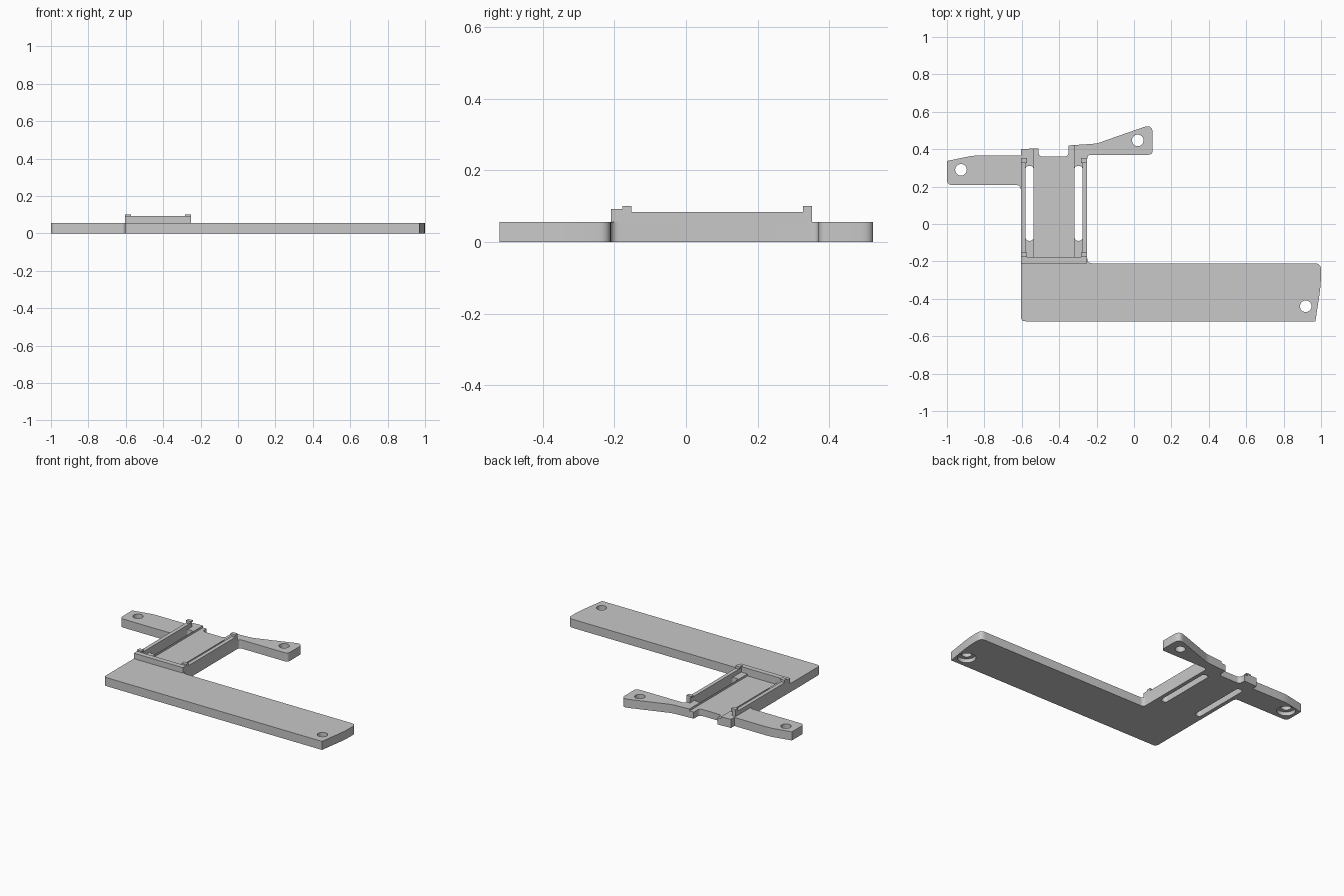
import bpy, bmesh
from math import pi, cos, sin
from mathutils import Vector

if "Cube" in bpy.data.objects:
    bpy.data.objects.remove(bpy.data.objects["Cube"])

grey = bpy.data.materials.new("light grey plastic")
grey.use_nodes = True
color = (0.58, 0.58, 0.58, 1)
grey.diffuse_color = color
grey.node_tree.nodes["Principled BSDF"].inputs["Base Color"].default_value = color

THICK = 0.056
LEFT, RIGHT = -0.605, -0.25      # outer sides of the cradle
FRONT, BACK = -0.21, 0.352       # rail ends
WALL = 0.025


def rounded(corners, steps=6):
    """Outline from (x, y, radius) corners."""
    out = []
    for i, (x, y, r) in enumerate(corners):
        p = Vector((x, y))
        if not r:
            out.append(p)
            continue
        a = Vector(corners[i - 1][:2])
        b = Vector(corners[(i + 1) % len(corners)][:2])
        a = p + (a - p).normalized() * r
        b = p + (b - p).normalized() * r
        for k in range(steps + 1):
            t = k / steps
            out.append(a * (1 - t) ** 2 + p * 2 * t * (1 - t) + b * t ** 2)
    return out


def prism(name, outline, low, high, axis="z"):
    """Closed solid from an (x, y) outline along z, or an (x, z) outline along y."""
    bm = bmesh.new()
    rings = [[bm.verts.new((u, v, d) if axis == "z" else (u, d, v)) for u, v in outline]
             for d in (low, high)]
    bm.faces.new(reversed(rings[0]))
    bm.faces.new(rings[1])
    for i in range(len(outline)):
        bm.faces.new((rings[0][i - 1], rings[0][i], rings[1][i], rings[1][i - 1]))
    if bm.calc_volume(signed=True) < 0:
        bmesh.ops.reverse_faces(bm, faces=bm.faces)
    mesh = bpy.data.meshes.new(name)
    bm.to_mesh(mesh)
    bm.free()
    mesh.materials.append(grey)
    ob = bpy.data.objects.new(name, mesh)
    bpy.context.collection.objects.link(ob)
    return ob


def box(name, x0, x1, y0, y1, z0, z1):
    return prism(name, [(x0, y0), (x1, y0), (x1, y1), (x0, y1)], z0, z1)


def circle(x, y, r, n=32):
    return [(x + r * cos(2 * pi * k / n), y + r * sin(2 * pi * k / n)) for k in range(n)]


def cut(target, cutter):
    mod = target.modifiers.new("cut", "BOOLEAN")
    mod.operation = "DIFFERENCE"
    mod.solver = "EXACT"
    mod.object = cutter
    bpy.context.view_layer.update()
    bpy.context.view_layer.objects.active = target
    bpy.ops.object.modifier_apply(modifier=mod.name)
    bpy.data.objects.remove(cutter)


# Base plate: long bar, cradle floor and two mounting arms
base = prism("base_plate", rounded([
    (LEFT, -0.52, 0.025), (0.97, -0.52, 0), (1, -0.32, 0.06), (1, FRONT, 0.035),
    (RIGHT, FRONT, 0.025), (RIGHT, 0.37, 0.02),
    (0.1, 0.37, 0.025), (0.1, 0.535, 0.05),
    (-0.2, 0.43, 0.02), (-0.35, 0.42, 0), (-0.35, 0.36, 0.025),
    (-0.51, 0.36, 0.025), (-0.51, 0.405, 0), (LEFT, 0.4, 0),
    (LEFT, 0.366, 0), (-0.86, 0.366, 0.03), (-1, 0.337, 0),
    (-1, 0.208, 0.03), (LEFT, 0.208, 0.025),
]), 0, THICK)

# Shallow channel along the cradle floor
cut(base, box("channel_cutter", -0.535, -0.32, -0.178, 0.6, 0.043, 0.2))

# Long slots beside the rails
for x0, x1 in ((-0.58, -0.537), (-0.318, -0.275)):
    slot = rounded([(x0, -0.09, 0.02), (x1, -0.09, 0.02),
                    (x1, 0.31, 0.02), (x0, 0.31, 0.02)])
    cut(base, prism("slot_cutter", slot, -0.1, 0.2))

# Screw holes, two of them counterbored underneath
for x, y, bored in ((-0.925, 0.29, True), (0.02, 0.447, False), (0.918, -0.44, True)):
    cut(base, prism("hole_cutter", circle(x, y, 0.031), -0.1, 0.2))
    if bored:
        cut(base, prism("bore_cutter", circle(x, y, 0.055), -0.1, 0.025))

# Rails with a small hooked clip near each end
for side, edge, sign in (("right", LEFT, 1), ("left", RIGHT, -1)):
    box(side + "_rail", *sorted((edge, edge + sign * WALL)), FRONT, BACK, 0.04, 0.084)
    hook = [(edge + sign * dx, z) for dx, z in
            ((0, 0.07), (0, 0.101), (0.034, 0.101), (0.034, 0.094), (0.022, 0.084), (0.022, 0.07))]
    for end, y in (("front", -0.177), ("back", BACK - WALL)):
        prism(f"{side}_{end}_clip", hook, y, y + WALL, "y")

# Front stop wall
box("front_wall", LEFT, RIGHT, FRONT, -0.177, 0.04, 0.092)

# Smooth the rounded corners, keep edges sharp
bpy.ops.object.select_all(action="DESELECT")
base.select_set(True)
bpy.context.view_layer.objects.active = base
bpy.ops.object.shade_smooth_by_angle(angle=0.5)
